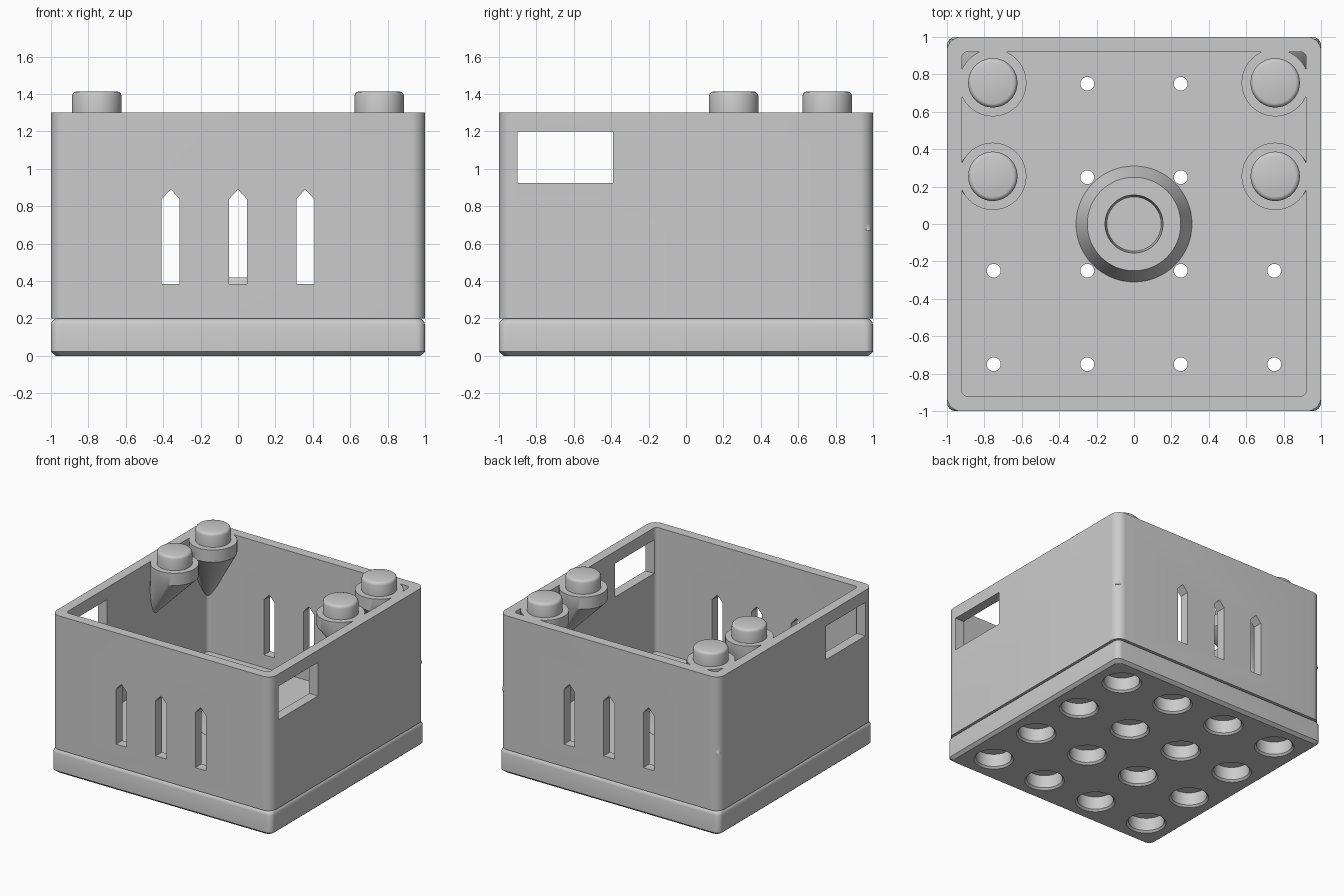
import bpy, bmesh
from math import sin, cos, pi, tau, radians
from mathutils import Vector

cube = bpy.data.objects.get("Cube")
if cube:
    bpy.data.objects.remove(cube, do_unlink=True)

grey = bpy.data.materials.new("light_grey_plastic")
grey.use_nodes = True
colour = (0.6, 0.6, 0.6, 1)
grey.diffuse_color = colour
grey.node_tree.nodes["Principled BSDF"].inputs["Base Color"].default_value = colour


def loft(bm, rings, closed=False):
    """Skin equal-length rings; cap the ends, or join last to first."""
    rows = [[bm.verts.new(p) for p in ring] for ring in rings]
    pairs = list(zip(rows, rows[1:]))
    if closed:
        pairs.append((rows[-1], rows[0]))
    else:
        bm.faces.new(rows[0])
        bm.faces.new(rows[-1])
    n = len(rows[0])
    for a, b in pairs:
        for i in range(n):
            j = (i + 1) % n
            bm.faces.new((a[i], a[j], b[j], b[i]))


def finish(bm, name):
    bmesh.ops.recalc_face_normals(bm, faces=bm.faces)
    mesh = bpy.data.meshes.new(name)
    bm.to_mesh(mesh)
    bm.free()
    mesh.materials.append(grey)
    obj = bpy.data.objects.new(name, mesh)
    bpy.context.collection.objects.link(obj)
    return obj


def make_active(obj):
    bpy.ops.object.select_all(action='DESELECT')
    obj.select_set(True)
    bpy.context.view_layer.objects.active = obj


def smooth(obj):
    make_active(obj)
    bpy.ops.object.shade_smooth_by_angle(angle=radians(30))


def cut(obj, cutter):
    make_active(obj)
    mod = obj.modifiers.new("openings", 'BOOLEAN')
    mod.operation = 'DIFFERENCE'
    mod.solver = 'EXACT'
    mod.object = cutter
    bpy.ops.object.modifier_apply(modifier=mod.name)


def circle(x, y, z, r, n=40):
    return [Vector((x + r * cos(tau * i / n), y + r * sin(tau * i / n), z))
            for i in range(n)]


def rounded_square(half, r, z, steps=8):
    points = []
    for k, (sx, sy) in enumerate(((1, 1), (-1, 1), (-1, -1), (1, -1))):
        for i in range(steps + 1):
            a = (k + i / steps) * pi / 2
            points.append(Vector((sx * (half - r) + r * cos(a),
                                  sy * (half - r) + r * sin(a), z)))
    return points


FLOOR, RIM, SEAM = 0.28, 1.3, 0.2

# Base plate with chamfered bottom and rounded top edge
bm = bmesh.new()
base_profile = ((0.025, 0), (0, 0.022), (0, 0.165), (0.004, 0.18),
                (0.013, 0.192), (0.028, SEAM))
loft(bm, [rounded_square(1 - inset, 0.045, z) for inset, z in base_profile])
base = finish(bm, "base_plate")

# Open box with thin walls and a floor
bm = bmesh.new()
loft(bm, [rounded_square(1, 0.075, SEAM), rounded_square(1, 0.075, RIM),
          rounded_square(0.92, 0.03, RIM), rounded_square(0.92, 0.03, FLOOR)])
box = finish(bm, "box_shell")

# Cutter: grid of sockets with narrow through holes
bm = bmesh.new()
socket_profile = ((0.15, -0.1), (0.15, 0), (0.135, 0.015), (0.135, 0.12),
                  (0.037, 0.12), (0.037, 0.34))
grid = (-0.75, -0.25, 0.25, 0.75)
for x in grid:
    for y in grid:
        loft(bm, [circle(x, y, z, r, 32) for r, z in socket_profile])
sockets = finish(bm, "socket_cutter")

# Cutter: pointed slots front to back, rectangular windows side to side
bm = bmesh.new()
for x in (-0.36, 0, 0.36):
    w = 0.048
    outline = ((x - w, 0.385), (x + w, 0.385), (x + w, 0.838),
               (x, 0.89), (x - w, 0.838))
    loft(bm, [[Vector((px, y, pz)) for px, pz in outline] for y in (-1.2, 1.2)])
window = ((-0.9, 0.925), (-0.39, 0.925), (-0.39, 1.2), (-0.9, 1.2))
loft(bm, [[Vector((x, py, pz)) for py, pz in window] for x in (-1.2, 1.2)])
openings = finish(bm, "opening_cutter")

cut(base, sockets)
cut(box, sockets)
cut(box, openings)
for cutter in (sockets, openings):
    bpy.data.objects.remove(cutter, do_unlink=True)
smooth(base)
smooth(box)

# Central boss: tapered ring on the floor
bm = bmesh.new()
boss_profile = ((0.31, FLOOR), (0.25, 0.42), (0.155, 0.42), (0.145, FLOOR))
loft(bm, [circle(0, 0, z, r, 64) for r, z in boss_profile], closed=True)
smooth(finish(bm, "centre_boss"))

# Studs on collars, each carried by a slanted cone growing out of the wall
stud_profile = ((0.18, 1.2), (0.18, RIM), (0.132, RIM), (0.132, 1.39),
                (0.128, 1.402), (0.12, 1.41), (0.11, 1.413))
for side, s in (("left", 1), ("right", -1)):
    for row, y, tip in (("back", 0.755, (0.97, 0.97, 0.67)),
                        ("middle", 0.255, (0.96, 0.255, 0.83))):
        bm = bmesh.new()
        rings = [circle(s * tip[0], tip[1], tip[2], 0.02)]
        rings += [circle(s * 0.755, y, z, r) for r, z in stud_profile]
        loft(bm, rings)
        smooth(finish(bm, f"{row}_{side}_stud"))
